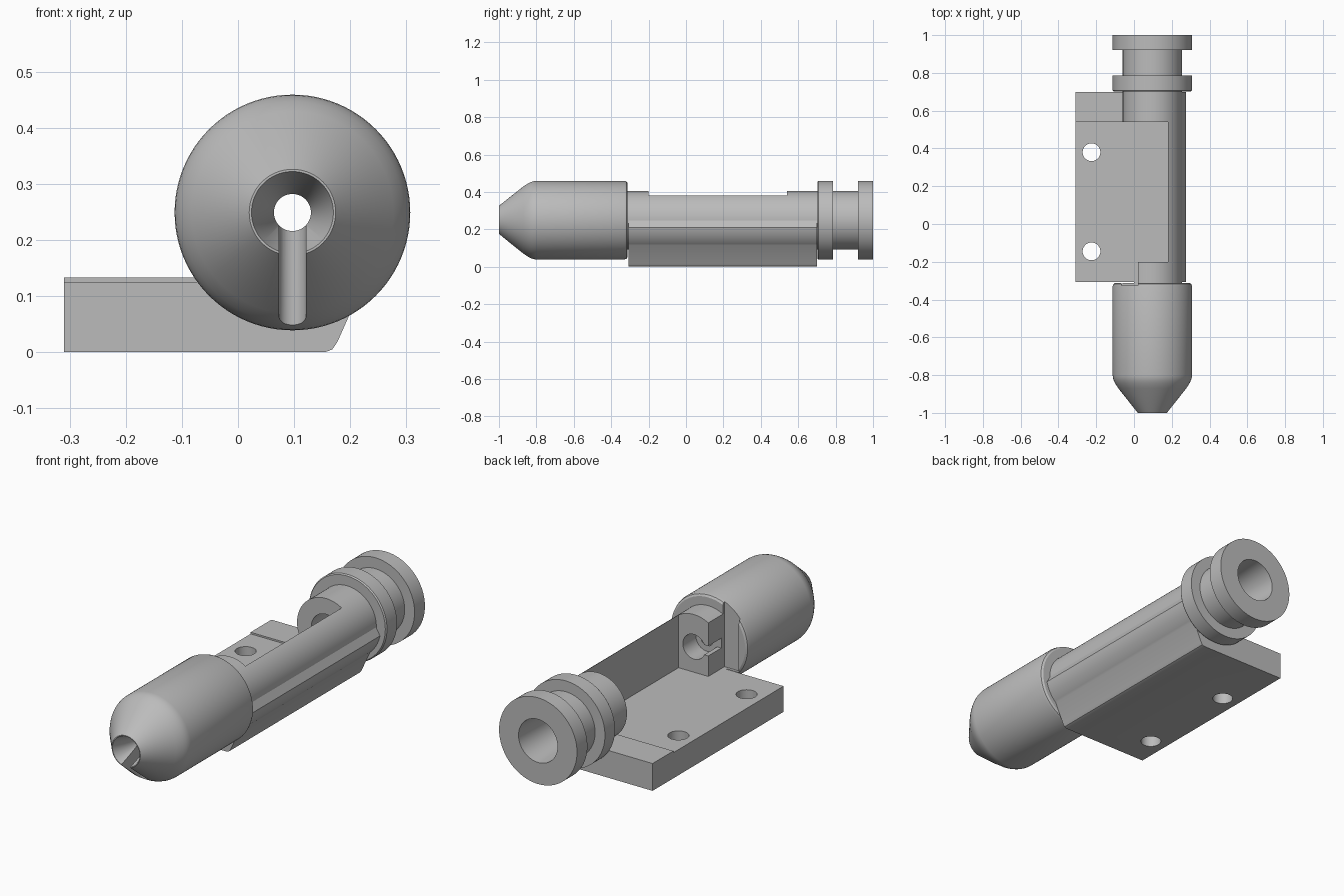
import bpy, bmesh, math
from mathutils import Vector

if "Cube" in bpy.data.objects:
    bpy.data.objects.remove(bpy.data.objects["Cube"])

AX, AZ = 0.097, 0.249          # barrel axis, running along y
SEGMENTS = 96

grey = bpy.data.materials.new("plain_grey")
grey.use_nodes = True
grey.diffuse_color = (0.5, 0.5, 0.5, 1)
grey.node_tree.nodes["Principled BSDF"].inputs["Base Color"].default_value = (0.5, 0.5, 0.5, 1)


def finish(name, bm):
    bmesh.ops.recalc_face_normals(bm, faces=bm.faces)
    mesh = bpy.data.meshes.new(name)
    bm.to_mesh(mesh)
    bm.free()
    mesh.materials.append(grey)
    ob = bpy.data.objects.new(name, mesh)
    bpy.context.collection.objects.link(ob)
    return ob


def revolve(name, profile):
    """Turn a closed (y, radius) profile about the barrel axis."""
    bm = bmesh.new()
    rings = []
    for i in range(SEGMENTS):
        a = 2 * math.pi * i / SEGMENTS
        rings.append([bm.verts.new((AX + r * math.cos(a), y, AZ + r * math.sin(a)))
                      for y, r in profile])
    n = len(profile)
    for i, ring in enumerate(rings):
        nxt = rings[(i + 1) % SEGMENTS]
        for j in range(n):
            k = (j + 1) % n
            bm.faces.new((ring[j], ring[k], nxt[k], nxt[j]))
    return finish(name, bm)


def extrude(name, section, y0, y1):
    """Push an (x, z) section along y."""
    bm = bmesh.new()
    face = bm.faces.new([bm.verts.new((x, y0, z)) for x, z in section])
    out = bmesh.ops.extrude_face_region(bm, geom=[face])
    bmesh.ops.translate(bm, vec=(0, y1 - y0, 0),
                        verts=[v for v in out["geom"] if isinstance(v, bmesh.types.BMVert)])
    return finish(name, bm)


def box(name, x0, x1, y0, y1, z0, z1):
    return extrude(name, [(x0, z0), (x1, z0), (x1, z1), (x0, z1)], y0, y1)


def post(name, x, y, r, z0, z1):
    """Upright round cutter."""
    bm = bmesh.new()
    bmesh.ops.create_cone(bm, cap_ends=True, segments=40, radius1=r, radius2=r, depth=z1 - z0)
    bmesh.ops.translate(bm, vec=Vector((x, y, (z0 + z1) / 2)), verts=bm.verts)
    return finish(name, bm)


def combine(target, tool, operation):
    mod = target.modifiers.new(operation.lower(), "BOOLEAN")
    mod.object, mod.operation, mod.solver = tool, operation, "EXACT"
    bpy.context.view_layer.objects.active = target
    bpy.ops.object.modifier_apply(modifier=mod.name)
    bpy.data.objects.remove(tool)


# Barrel: nose cone, tube, two rear flanges and the stepped bore
shoulder = [(-0.87 + 0.07 * t, 0.18 + 0.03 * math.sin(t * math.pi / 2))
            for t in (0, 0.2, 0.4, 0.6, 0.8, 1)]
outside = [(-1, 0.077)] + shoulder + [
    (-0.33, 0.21), (-0.318, 0.206), (-0.312, 0.197), (-0.312, 0.157),
    (0.702, 0.157), (0.702, 0.205), (0.708, 0.21), (0.785, 0.21), (0.785, 0.157),
    (0.92, 0.157), (0.92, 0.21), (1, 0.21)]
bore = [(1, 0.105), (0.54, 0.08), (-0.19, 0.08), (-0.19, 0.06),
        (-0.3, 0.06), (-0.3, 0.033), (-0.88, 0.033), (-1, 0.073)]
body = revolve("barrel_with_mounting_plate", outside + bore)

# Mounting plate with a sloped flank and a rounded side rib
low, high = math.atan2(-0.134, 0.123), math.atan2(-0.039, 0.178)
rib = [(AX + 0.182 * math.cos(a), AZ + 0.182 * math.sin(a))
       for a in (low + (high - low) * i / 10 for i in range(11))]
section = [(-0.31, 0), (0.155, 0), (0.168, 0.005), (0.177, 0.018)] + rib + [
    (0.252, 0.25), (0.215, 0.25), (0.215, 0.133), (-0.31, 0.133)]
combine(body, extrude("plate", section, -0.308, 0.7), "UNION")

# Open chamber, clamp block sides, lowered plate top, clamp slit and nose slot
for dims in ((-0.5, 0.18, -0.2, 0.54, 0.125, 0.6),
             (-0.065, 0.02, -0.325, -0.19, 0.125, 0.6),
             (-0.5, -0.04, -0.31, -0.19, 0.125, 0.6),
             (-0.01, 0.097, -0.3, -0.18, 0.225, 0.273),
             (AX - 0.024, AX + 0.024, -1.1, -0.86, -0.1, 0.23)):
    combine(body, box("cutter", *dims), "DIFFERENCE")

# Rounded end of the nose slot and the two screw holes
for x, y, r, top in ((AX, -0.86, 0.0241, 0.225), (-0.225, 0.38, 0.047, 0.3),
                     (-0.225, -0.145, 0.047, 0.3)):
    combine(body, post("cutter", x, y, r, -0.1, top), "DIFFERENCE")

bpy.ops.object.select_all(action="DESELECT")
body.select_set(True)
bpy.context.view_layer.objects.active = body
bpy.ops.object.shade_smooth_by_angle(angle=math.radians(25))
